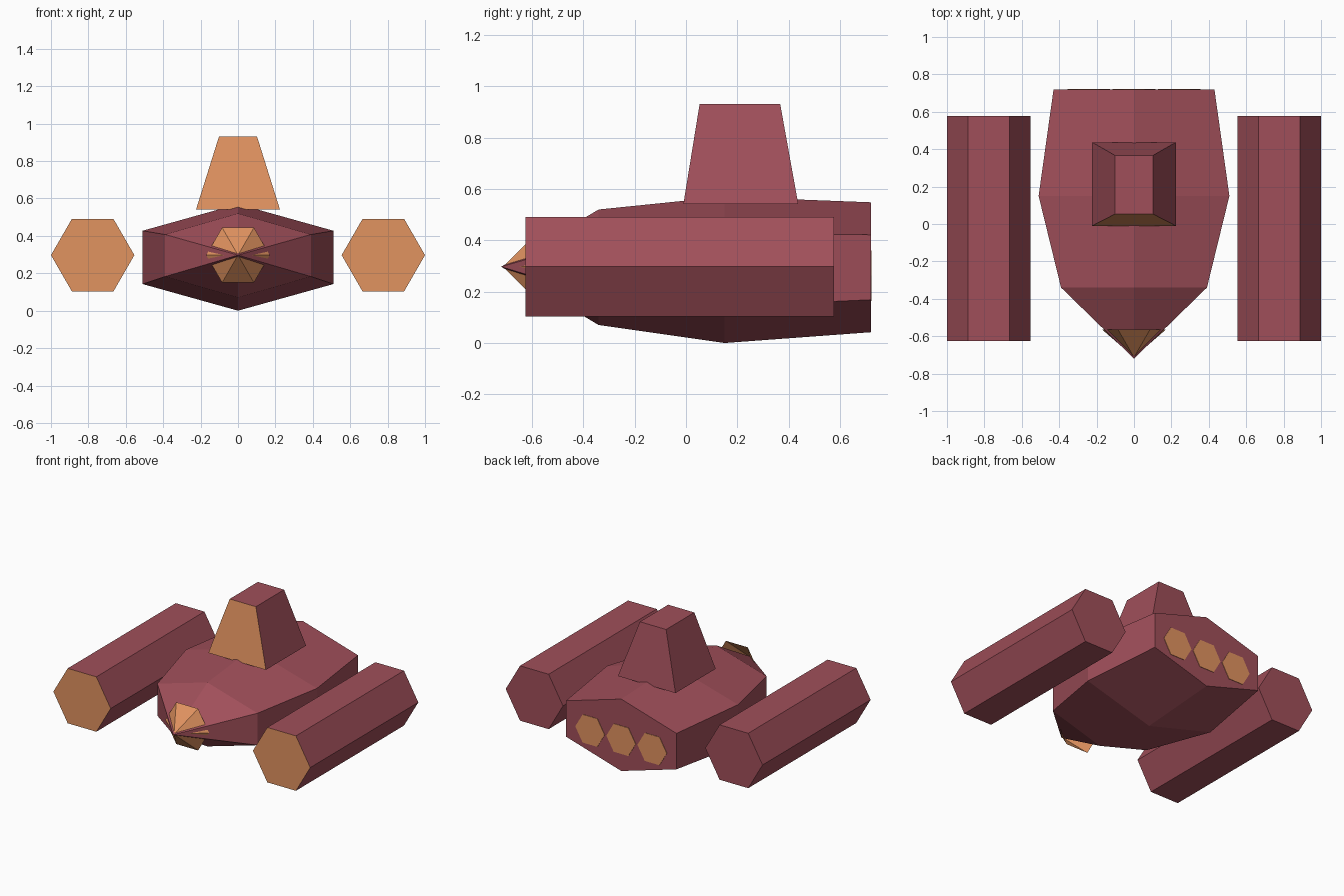
import bpy, bmesh
from math import cos, sin, radians

default = bpy.data.objects.get("Cube")
if default:
    bpy.data.objects.remove(default, do_unlink=True)


def make_material(name, rgb):
    mat = bpy.data.materials.new(name)
    mat.use_nodes = True
    mat.diffuse_color = (*rgb, 1)
    mat.node_tree.nodes["Principled BSDF"].inputs["Base Color"].default_value = (*rgb, 1)
    return mat


RED = make_material("dusty red", (0.352, 0.078, 0.102))
ORANGE = make_material("orange", (0.752, 0.292, 0.117))


def hexagon(y, cx, cz, rx, rz, start=0):
    """Six points around the y axis; start=0 puts corners on the sides."""
    angles = [radians(start + 60 * i) for i in range(6)]
    return [(cx + rx * cos(a), y, cz + rz * sin(a)) for a in angles]


def loft(name, rings, mats, tip=None, caps=(True, True), orange_front=False):
    """Skin a row of rings; tip closes the first ring to a point."""
    bm = bmesh.new()
    loops = [[bm.verts.new(p) for p in ring] for ring in rings]
    n = len(loops[0])
    for a, b in zip(loops, loops[1:]):
        for i in range(n):
            j = (i + 1) % n
            bm.faces.new((a[i], a[j], b[j], b[i]))
    if tip:
        point = bm.verts.new(tip)
        for i in range(n):
            bm.faces.new((point, loops[0][(i + 1) % n], loops[0][i]))
    elif caps[0]:
        bm.faces.new(loops[0])
    if caps[1]:
        bm.faces.new(loops[-1])
    bmesh.ops.recalc_face_normals(bm, faces=bm.faces)
    if orange_front:
        for face in bm.faces:
            face.normal_update()
            face.material_index = int(face.normal.y < -0.8)
    mesh = bpy.data.meshes.new(name)
    bm.to_mesh(mesh)
    bm.free()
    for mat in mats:
        mesh.materials.append(mat)
    obj = bpy.data.objects.new(name, mesh)
    bpy.context.collection.objects.link(obj)
    return obj


# Faceted hull: ridge on top, keel below, upright sides
side = cos(radians(30))
sections = [(-0.34, 0.39, 0.295, 0.225), (0.15, 0.51, 0.285, 0.285), (0.72, 0.43, 0.295, 0.253)]
loft("hull", [hexagon(y, 0, cz, w / side, h, 30) for y, w, cz, h in sections],
     [RED], tip=(0, -0.72, 0.297))

# Open-backed nose cone poking through the bow
loft("nose_cone", [hexagon(-0.565, 0, 0.297, 0.17, 0.17)], [ORANGE],
     tip=(0, -0.712, 0.297), caps=(False, False))

# Side engine pods with orange front caps
for label, sign in (("left", 1), ("right", -1)):
    loft(label + "_engine_pod",
         [hexagon(y, sign * 0.777, 0.297, 0.223, 0.223) for y in (-0.625, 0.577)],
         [RED, ORANGE], orange_front=True)


# Tapered command tower with an orange front
def rectangle(z, half_x, y0, y1):
    return [(-half_x, y0, z), (half_x, y0, z), (half_x, y1, z), (-half_x, y1, z)]


loft("tower", [rectangle(0.542, 0.224, -0.01, 0.437), rectangle(0.93, 0.102, 0.053, 0.367)],
     [RED, ORANGE], orange_front=True)

# Row of exhaust plates on the stern
for label, x in (("left", 0.242), ("middle", 0), ("right", -0.242)):
    loft(label + "_exhaust",
         [hexagon(y, x, 0.262, 0.114, 0.114) for y in (0.716, 0.723)], [ORANGE])
